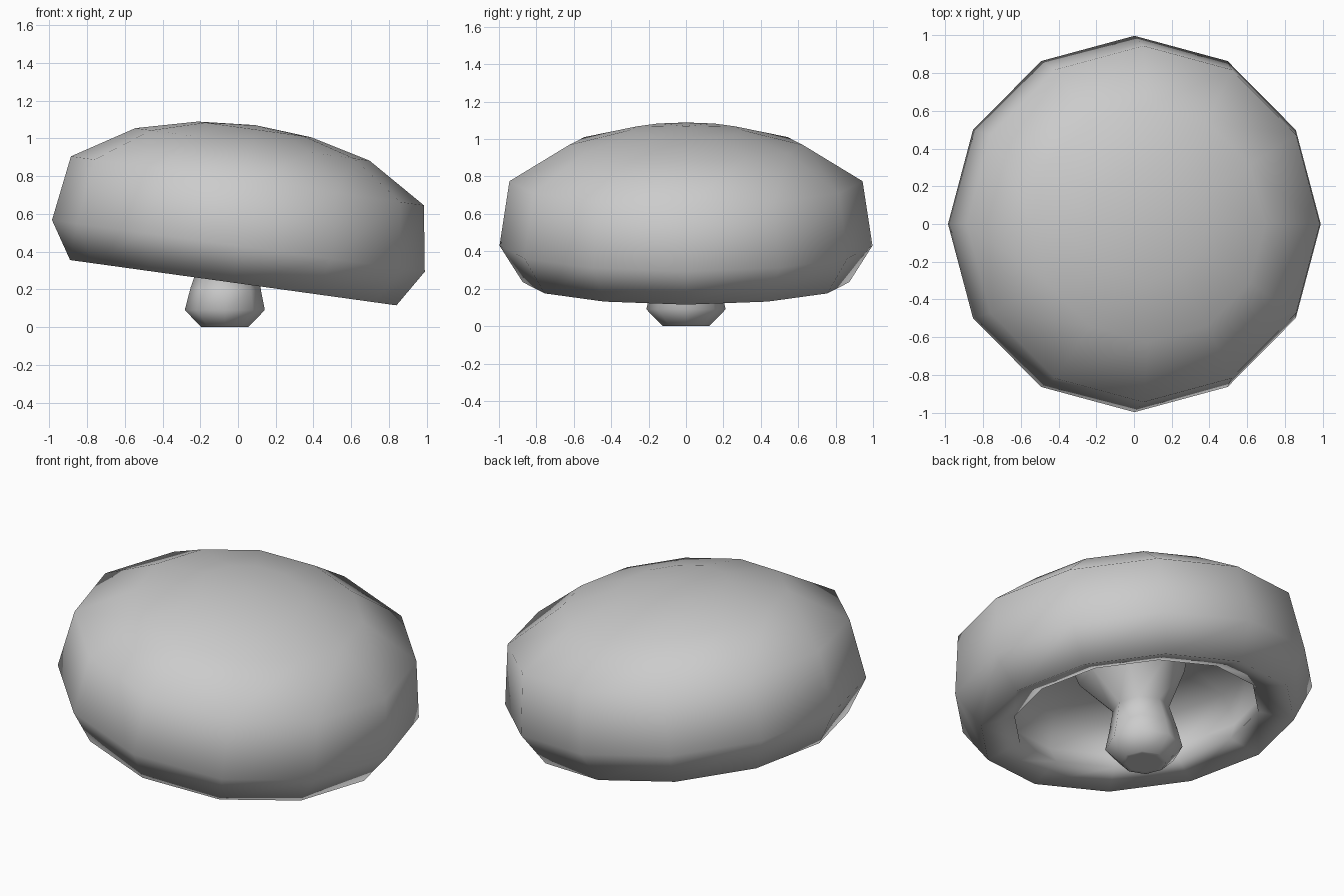
import bpy, bmesh, math
from mathutils import Matrix, Vector

old = bpy.data.objects.get("Cube")
if old:
    bpy.data.objects.remove(old, do_unlink=True)

grey = bpy.data.materials.new("plain_grey")
grey.use_nodes = True
colour = (0.6, 0.6, 0.6, 1)
grey.diffuse_color = colour
grey.node_tree.nodes["Principled BSDF"].inputs["Base Color"].default_value = colour


def loft(name, rings, sides, location, tilt=0):
    """Join rings of (radius, height, x shift, lean in degrees); zero radius makes a pole."""
    bm = bmesh.new()
    loops = []
    for r, z, shift, lean in rings:
        centre = Vector((shift, 0, z))
        if r == 0:
            loops.append([bm.verts.new(centre)] * sides)
            continue
        turn = Matrix.Rotation(math.radians(lean), 3, 'Y')
        angles = [math.tau * i / sides for i in range(sides)]
        loops.append([bm.verts.new(centre + turn @ Vector((r * math.cos(a), r * math.sin(a), 0)))
                      for a in angles])
    for low, high in zip(loops, loops[1:]):
        for i in range(sides):
            j = (i + 1) % sides
            bm.faces.new(list(dict.fromkeys((low[i], low[j], high[j], high[i]))))
    # Cap any open end
    for loop in (loops[0], loops[-1]):
        if len(set(loop)) > 1:
            bm.faces.new(loop)
    bmesh.ops.recalc_face_normals(bm, faces=bm.faces)
    for face in bm.faces:
        face.smooth = True
    mesh = bpy.data.meshes.new(name)
    bm.to_mesh(mesh)
    bm.free()
    mesh.materials.append(grey)
    obj = bpy.data.objects.new(name, mesh)
    obj.location = location
    obj.rotation_euler.y = math.radians(tilt)
    bpy.context.collection.objects.link(obj)


# Tilted cap: shallow hollow underside, out over the lip and up the dome
cap_profile = [
    (0, 0.38), (0.3, 0.375), (0.66, 0.32), (0.72, 0.15), (0.68, 0.055),
    (0.873, 0), (0.997, 0.197), (0.944, 0.545), (0.626, 0.74), (0.303, 0.82), (0, 0.843),
]
loft("mushroom_cap", [(r, z, 0, 0) for r, z in cap_profile], 12, (-0.025, 0, 0.235), 7.9)

# Stem: level foot, narrow neck, then a flare leaning with the cap
stem_rings = [
    (0.1, 0, 0, 0), (0.125, 0, 0, 0), (0.212, 0.09, 0, 0), (0.187, 0.2, 0.005, 2),
    (0.155, 0.33, 0.02, 4), (0.29, 0.5, 0.085, 8), (0.31, 0.57, 0.095, 8), (0.3, 0.64, 0.105, 8),
]
loft("mushroom_stem", stem_rings, 8, (-0.07, 0, 0))
